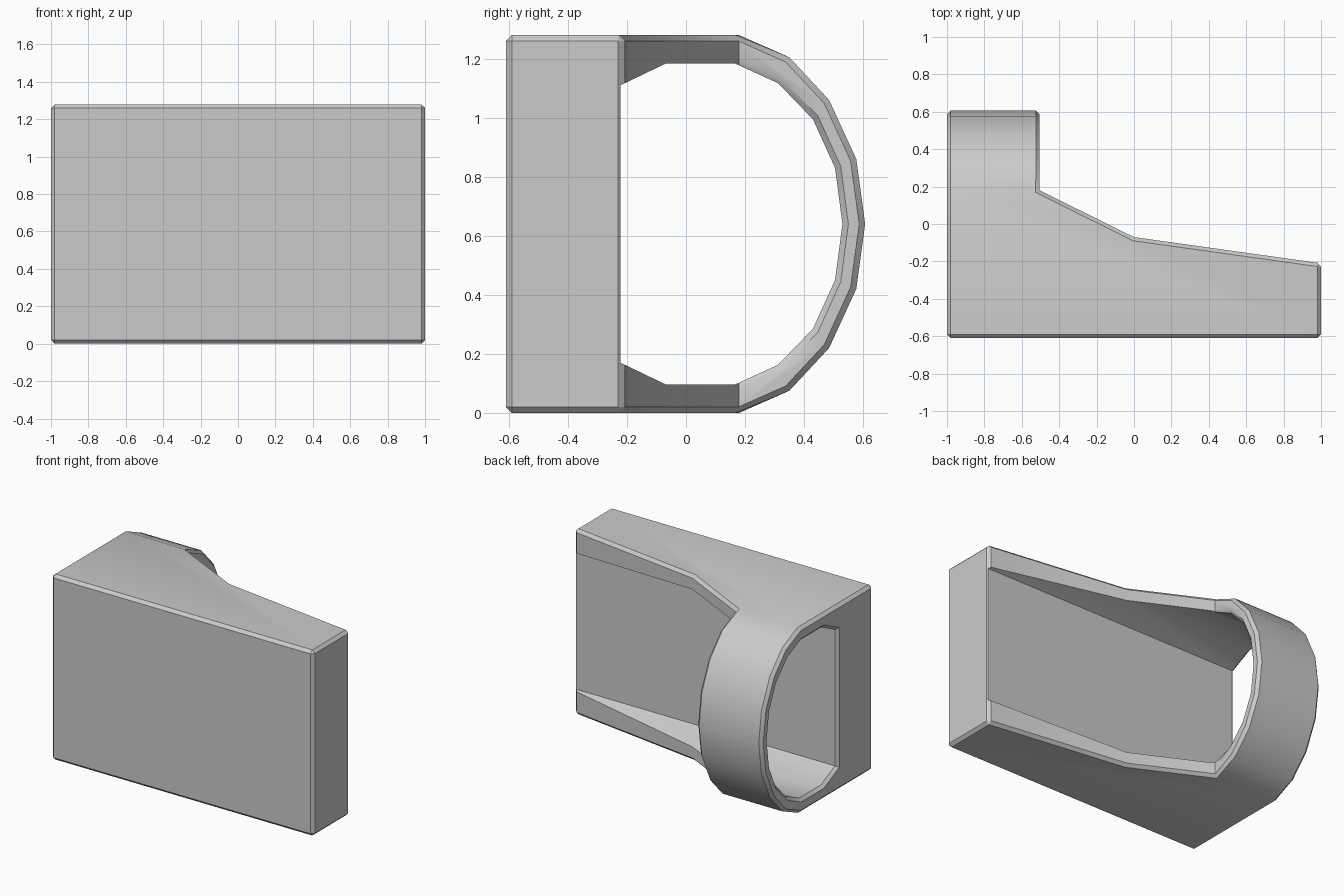
import bpy, bmesh
from mathutils import Vector

if "Cube" in bpy.data.objects:
    bpy.data.objects.remove(bpy.data.objects["Cube"])

BEVEL = 0.02
H = 1.28


def prism(name, points, direction):
    """Extrude a closed outline of 3D points along a direction."""
    bm = bmesh.new()
    face = bm.faces.new([bm.verts.new(p) for p in points])
    ext = bmesh.ops.extrude_face_region(bm, geom=[face])
    moved = [g for g in ext["geom"] if isinstance(g, bmesh.types.BMVert)]
    bmesh.ops.translate(bm, verts=moved, vec=Vector(direction))
    bmesh.ops.recalc_face_normals(bm, faces=bm.faces)
    mesh = bpy.data.meshes.new(name)
    bm.to_mesh(mesh)
    bm.free()
    ob = bpy.data.objects.new(name, mesh)
    bpy.context.collection.objects.link(ob)
    return ob


def boolean(ob, cutter, operation):
    """Apply a boolean and remove the cutter."""
    mod = ob.modifiers.new("cut", "BOOLEAN")
    mod.operation = operation
    mod.solver = "EXACT"
    mod.object = cutter
    deps = bpy.context.evaluated_depsgraph_get()
    mesh = bpy.data.meshes.new_from_object(ob.evaluated_get(deps))
    ob.modifiers.clear()
    ob.data = mesh
    bpy.data.objects.remove(cutter)


def chamfer(ob, min_angle, max_x):
    """Chamfer the sharp convex edges left of max_x."""
    bm = bmesh.new()
    bm.from_mesh(ob.data)
    bmesh.ops.remove_doubles(bm, verts=bm.verts, dist=0.0005)
    edges = [e for e in bm.edges if len(e.link_faces) == 2
             and e.calc_face_angle_signed(0) > min_angle
             and all(v.co.x < max_x for v in e.verts)]
    bmesh.ops.bevel(bm, geom=edges, offset=BEVEL, offset_type="OFFSET",
                    segments=1, profile=0.5, affect="EDGES",
                    clamp_overlap=False)
    bm.to_mesh(ob.data)
    bm.free()


def mirrored(half):
    """Mirror a lower half profile of (y, z) about the mid height."""
    return half + [(y, H - z) for y, z in reversed(half) if abs(z - H / 2) > 0.001]


# Outer D-shaped body, extruded along x
outer = mirrored([(-0.61, 0), (0.18, 0), (0.35, 0.075), (0.485, 0.22),
                  (0.577, 0.42), (0.607, 0.64)])
body = prism("hooked_bracket_body", [(-1, y, z) for y, z in outer], (2, 0, 0))

# Plan outline: tall ring at the left, arms tapering to the right
plan = [(-1.5, -1), (1.5, -1), (1.5, -0.28), (0, -0.07),
        (-0.505, 0.18), (-0.505, 1), (-1.5, 1)]
boolean(body, prism("plan_cutter", [(x, y, -0.5) for x, y in plan], (0, 0, 2.5)),
        "INTERSECT")
chamfer(body, 0.8, 2)

# Hollow D-shaped channel through the full length
inner = mirrored([(-0.222, 0.17), (-0.07, 0.097), (0.168, 0.097), (0.312, 0.163),
                  (0.43, 0.285), (0.505, 0.45), (0.53, 0.64)])
boolean(body, prism("channel_cutter", [(-1.5, y, z) for y, z in inner], (3, 0, 0)),
        "DIFFERENCE")
chamfer(body, 1.05, -0.5)

# Smooth the rounded ring, keep the chamfers crisp
bpy.context.view_layer.objects.active = body
body.select_set(True)
bpy.ops.object.shade_smooth_by_angle(angle=0.52)
